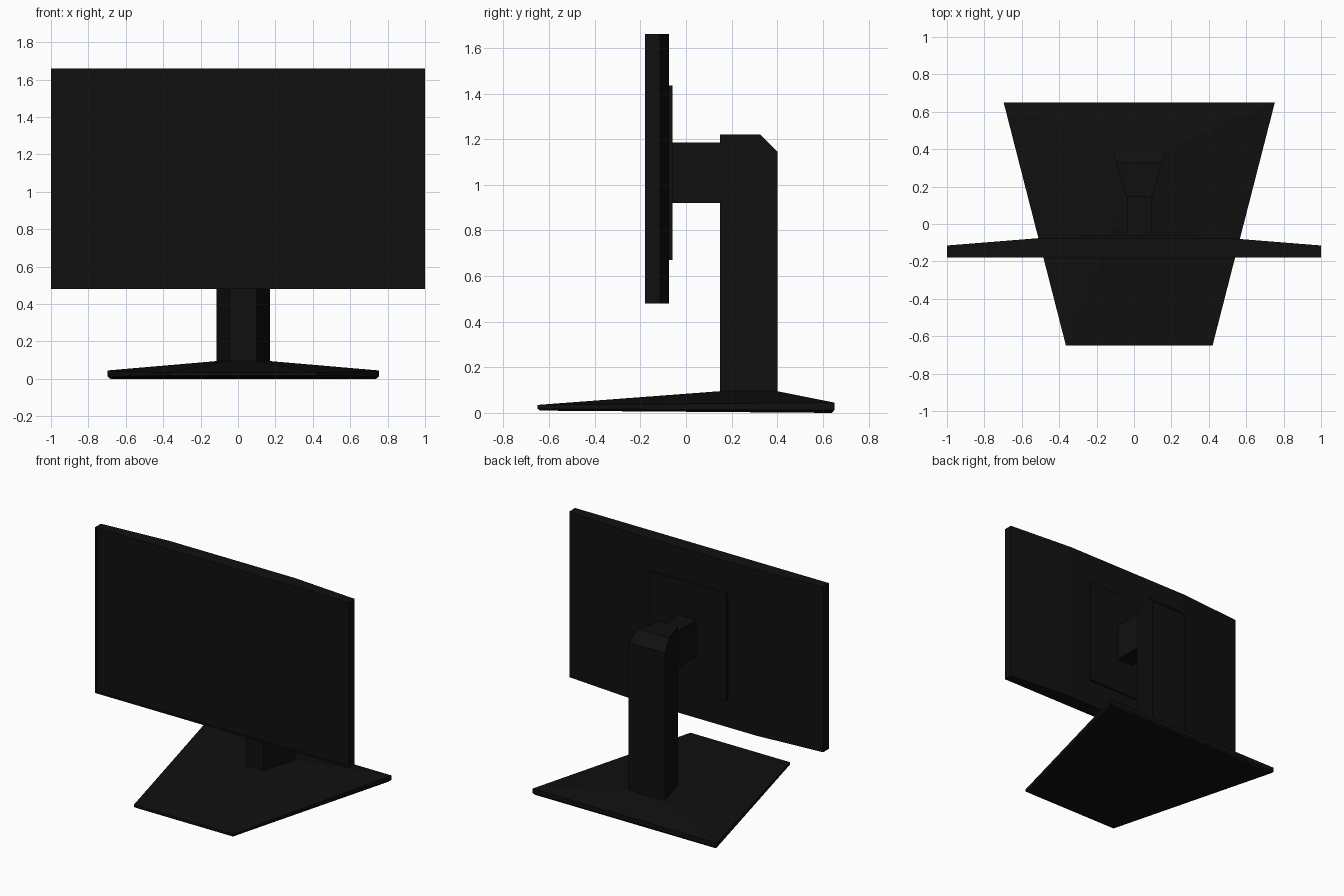
import bpy, bmesh

if "Cube" in bpy.data.objects:
    bpy.data.objects.remove(bpy.data.objects["Cube"])

CX = 0.028  # stand centre line

black = bpy.data.materials.new("black_plastic")
black.diffuse_color = (0.005, 0.005, 0.005, 1)
black.use_nodes = True
black.node_tree.nodes["Principled BSDF"].inputs["Base Color"].default_value = black.diffuse_color


def loft(name, rings):
    """Join rings of equal point count, cap both ends."""
    bm = bmesh.new()
    loops = [[bm.verts.new(p) for p in ring] for ring in rings]
    n = len(loops[0])
    for a, b in zip(loops, loops[1:]):
        for i in range(n):
            j = (i + 1) % n
            bm.faces.new((a[i], a[j], b[j], b[i]))
    bm.faces.new(loops[0][::-1])
    bm.faces.new(loops[-1])
    bmesh.ops.recalc_face_normals(bm, faces=bm.faces)
    mesh = bpy.data.meshes.new(name)
    bm.to_mesh(mesh)
    bm.free()
    mesh.materials.append(black)
    ob = bpy.data.objects.new(name, mesh)
    bpy.context.collection.objects.link(ob)
    return ob


def box(name, x, y, z):
    return loft(name, [[(x[0], y[0], h), (x[1], y[0], h), (x[1], y[1], h), (x[0], y[1], h)] for h in z])


def trapezoid(front, back):
    """Plan outline; each end is (half width, y, z)."""
    (fw, fy, fz), (bw, by, bz) = front, back
    return [(CX - fw, fy, fz), (CX + fw, fy, fz), (CX + bw, by, bz), (CX - bw, by, bz)]


# Display housing: back tapers towards both sides
plan = [(-1, -0.18), (1, -0.18), (1, -0.115), (0.5, -0.075), (-0.5, -0.075), (-1, -0.115)]
display = loft("display_housing", [[(x, y, z) for x, y in plan] for z in (0.48, 1.66)])

# Shallow recessed screen with thin bezel
bm = bmesh.new()
bm.from_mesh(display.data)
front = [f for f in bm.faces if f.normal.y < -0.99]
bmesh.ops.inset_region(bm, faces=front, thickness=0.016)
bmesh.ops.inset_region(bm, faces=front, thickness=0.001, depth=-0.004)
bm.to_mesh(display.data)
bm.free()

# Rear mounting plate and arm
box("mounting_plate", (CX - 0.305, CX + 0.305), (-0.08, -0.06), (0.67, 1.435))
box("support_arm", (CX - 0.065, CX + 0.065), (-0.065, 0.16), (0.92, 1.185))

# Column: narrow front, wide back, chamfered rear top edge
profile = [(0.148, 0.08), (0.4, 0.08), (0.4, 1.145), (0.325, 1.22), (0.148, 1.22)]


def half_width(y):
    return 0.07 + (y - 0.148) / 0.252 * 0.073


loft("column", [[(CX + s * half_width(y), y, z) for y, z in profile] for s in (-1, 1)])

# Base: bevelled underside, thin rim, top sloping up to the column
loft("base", [
    trapezoid((0.38, -0.64, 0.010), (0.71, 0.64, 0.0)),
    trapezoid((0.392, -0.65, 0.018), (0.725, 0.65, 0.012)),
    trapezoid((0.392, -0.65, 0.035), (0.725, 0.65, 0.045)),
    trapezoid((0.07, 0.148, 0.095), (0.143, 0.4, 0.095)),
])
